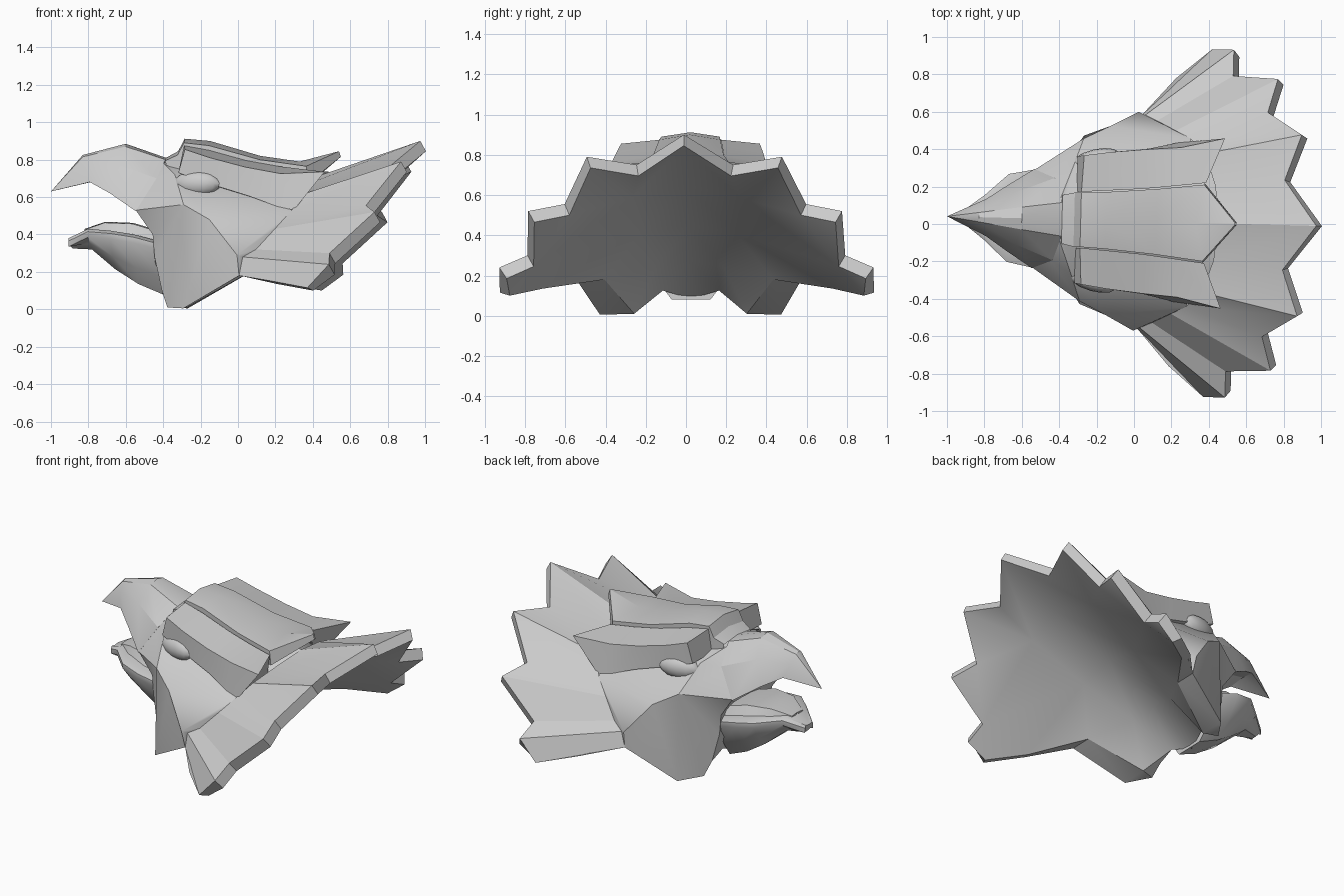
import bpy, bmesh, math
from mathutils import Matrix, Vector

if "Cube" in bpy.data.objects:
    bpy.data.objects.remove(bpy.data.objects["Cube"])

mat = bpy.data.materials.new("plain_grey")
mat.diffuse_color = (0.6, 0.6, 0.6, 1)
mat.use_nodes = True
mat.node_tree.nodes["Principled BSDF"].inputs["Base Color"].default_value = mat.diffuse_color
POSE = Matrix.Translation((0, 0.015, 0)) @ Matrix.Rotation(-0.026, 4, 'Z')


def finish(name, bm, angle=28):
    bmesh.ops.remove_doubles(bm, verts=bm.verts, dist=0.0005)
    bmesh.ops.recalc_face_normals(bm, faces=bm.faces)
    bm.transform(POSE)
    me = bpy.data.meshes.new(name)
    bm.to_mesh(me)
    bm.free()
    me.materials.append(mat)
    ob = bpy.data.objects.new(name, me)
    bpy.context.collection.objects.link(ob)
    bpy.ops.object.select_all(action='DESELECT')
    ob.select_set(True)
    bpy.context.view_layer.objects.active = ob
    bpy.ops.object.shade_smooth_by_angle(angle=math.radians(angle))


def mirrored(name, faces, angle=28):
    bm = bmesh.new()
    for s in (1, -1):
        for f in faces:
            pts = [Vector((p[0], p[1] * s, p[2])) for p in f]
            if any(abs(p.y) > 1e-5 for p in pts):
                bm.faces.new([bm.verts.new(p) for p in pts])
    finish(name, bm, angle)


def strip(a, b):
    return [(a[i], a[i + 1], b[i + 1], b[i]) for i in range(len(a) - 1)]


def loft(rows):
    return [f for r, q in zip(rows, rows[1:]) for f in strip(r, q)]


# Feather collar: zigzag outer rim, inner seam on the head, thick edge
outer = [(.975, 0, .90), (.80, .24, .75), (.885, .485, .79), (.70, .60, .555),
         (.75, .78, .52), (.51, .79, .30), (.51, .93, .24), (.395, .93, .115), (.205, .77, .15)]
inner = [(.45, 0, .72), (.43, .20, .69), (.37, .37, .62), (.29, .45, .52),
         (.21, .49, .43), (.11, .54, .32), (.04, .565, .28), (.02, .56, .18), (.02, .56, .18)]
back = [(x + .03, y * .96, z - .055) for x, y, z in outer[:-2]] + [(.425, .88, .10), (.23, .72, .135)]
v3 = (.02, .42, .18)
mirrored("feather_collar", strip(outer, inner) + strip(outer, back)
         + [(outer[8], inner[8], v3, back[8])], 22)

# Underside: smooth shallow vault from the rim down to the throat
c1, c2, c3, throat = (.60, 0, .645), (.20, 0, .45), (-.12, 0, .275), (-.42, 0, .085)
v1, v2, g1, g2 = (.55, .27, .585), (.20, .24, .41), (-.12, .17, .24), (-.38, .14, .125)
chin_in = (-.28, .28, .01)
mirrored("underside", [
    (back[0], back[1], v1, c1), (back[1], back[2], v1), (back[2], back[3], v1),
    (back[3], back[4], back[5]), (v1, back[3], back[5]), (v1, back[5], v2),
    (back[5], back[6], back[7]), (back[5], back[7], back[8]), (v2, back[5], back[8]),
    (v2, back[8], v3), (c1, v1, v2, c2), (c2, v2, g1, c3), (c3, g1, g2, throat),
    (v2, v3, g1), (v3, chin_in, g1), (g1, chin_in, g2)], 45)

# Head: cheeks, chin lobes and mouth wall
a0, a1, a2, a3 = (-.39, 0, .80), (-.40, .10, .785), (-.45, .21, .69), (-.54, .26, .53)
a4, a5, a6 = (-.45, .25, .40), (-.44, .25, .28), (-.40, .27, .10)
u1, u2, u3, top = (-.33, .29, .72), (0, .335, .645), (.29, .45, .52), (.45, 0, .72)
r0, r1, r2 = (-.28, .435, .56), (-.14, .505, .48), (.01, .585, .29)
chin, chin_out, low = (-.37, .31, .01), (-.28, .45, .005), (.02, .56, .18)
mouth_top, mouth_low = (-.40, 0, .60), (-.36, 0, .36)
mirrored("head", [
    (a0, a1, u1), (a0, u1, u2, top), (top, u2, u3), (u1, a1, a2), (u1, a2, r0), (a2, a3, r0),
    (u1, r0, r1, u2), (u2, r1, u3), (r1, r2, u3), (a3, a4, r0), (a4, a5, r0), (a5, a6, r0),
    (a6, chin, r0), (r0, chin, chin_out), (r0, chin_out, r1), (r1, chin_out, low, r2),
    (r2, low, inner[6]), (r2, inner[6], inner[5]), (r2, inner[5], inner[4]), (r2, inner[4], u3),
    (a3, a4, mouth_low, mouth_top), (a4, a5, mouth_low), (a5, a6, g2), (a5, g2, throat, mouth_low),
    (a6, chin, chin_in, g2), (chin, chin_out, chin_in), (chin_out, low, v3, chin_in)], 34)

# Upper beak: narrow flat ridge, rounded sides, hollow roof
tip = (-1, 0, .63)
base = [(-.385, 0, .81), (-.385, .09, .80), (-.43, .22, .70), (-.54, .265, .525), (-.45, 0, .58)]
mirrored("upper_beak", loft([
    [tip] * 5,
    [(-.83, 0, .825), (-.83, .025, .815), (-.815, .065, .76), (-.79, .10, .68), (-.80, 0, .70)],
    [(-.60, 0, .885), (-.60, .06, .87), (-.63, .14, .77), (-.68, .175, .62), (-.66, 0, .68)],
    base]) + [tuple(base)], 30)

# Lower beak: scooped rim with a tapering keel
rows = []
for x, w, rim, bot in [(-.905, .04, .365, .325), (-.80, .12, .415, .32), (-.675, .235, .405, .215),
                       (-.55, .26, .385, .135), (-.42, .24, .35, .08)]:
    rows.append([(x, 0, rim + .01), (x, w * .8, rim + .015), (x, w, rim), (x, w, rim - .03),
                 (x + .01, w * .7, bot + (rim - bot) * .35), (x + .02, w * .4, bot), (x + .02, 0, bot)])
mirrored("lower_beak", loft(rows) + [tuple(rows[0]), tuple(rows[-1])], 35)

# Tongue: raised pad inside the lower beak
rows = [[(x, 0, z), (x, w * .75, z - .005), (x, w, z - .08)]
        for x, w, z in [(-.82, .07, .43), (-.71, .15, .468), (-.56, .19, .462), (-.42, .19, .42)]]
mirrored("tongue", loft(rows) + [tuple(rows[0])], 35)

# Crown plate: runs back along the skull to a raised point
t = [[(-.385, 0, .81), (-.385, .13, .795)], [(-.32, 0, .845), (-.32, .145, .825)],
     [(-.285, 0, .912), (-.285, .145, .89)], [(-.15, 0, .90), (-.15, .152, .875)],
     [(.12, 0, .82), (.12, .175, .80)], [(.33, 0, .79), (.37, .205, .765)],
     [(.54, 0, .845), (.54, .005, .845)]]
rows = [[*r, (r[1][0] + .01, r[1][1], r[1][2] - d)]
        for r, d in zip(t, (.07, .09, .13, .13, .11, .09, .03))]
pt, wing = (.55, 0, .815), rows[-2][2]
mirrored("crown_plate", loft(rows) + [(pt, wing, (.36, 0, .70))])

# Brows: heavy ledges over the eyes, flaring out at the back
rows = [
    [(-.285, .15, .875), (-.275, .345, .855), (-.31, .34, .73), (-.31, .15, .73)],
    [(-.15, .16, .85), (-.14, .365, .81), (-.14, .36, .67), (-.14, .16, .65)],
    [(.05, .175, .795), (.05, .385, .76), (.07, .39, .605), (.05, .175, .60)],
    [(.22, .195, .765), (.24, .40, .725), (.22, .425, .55), (.22, .195, .56)],
    [(.38, .215, .745), (.475, .455, .735), (.31, .435, .53), (.36, .215, .60)]]
mirrored("brows", loft(rows) + [tuple(rows[0]), tuple(rows[-1])])

# Eyes: shallow bulges tucked under the brows
bm = bmesh.new()
for s in (1, -1):
    m = Matrix.Translation((-.21, s * .325, .672)) @ Matrix.Rotation(s * .25, 4, 'Z') \
        @ Matrix.Diagonal((.13, .055, .068, 1))
    bmesh.ops.create_uvsphere(bm, u_segments=14, v_segments=8, radius=1, matrix=m)
finish("eyes", bm, 40)
